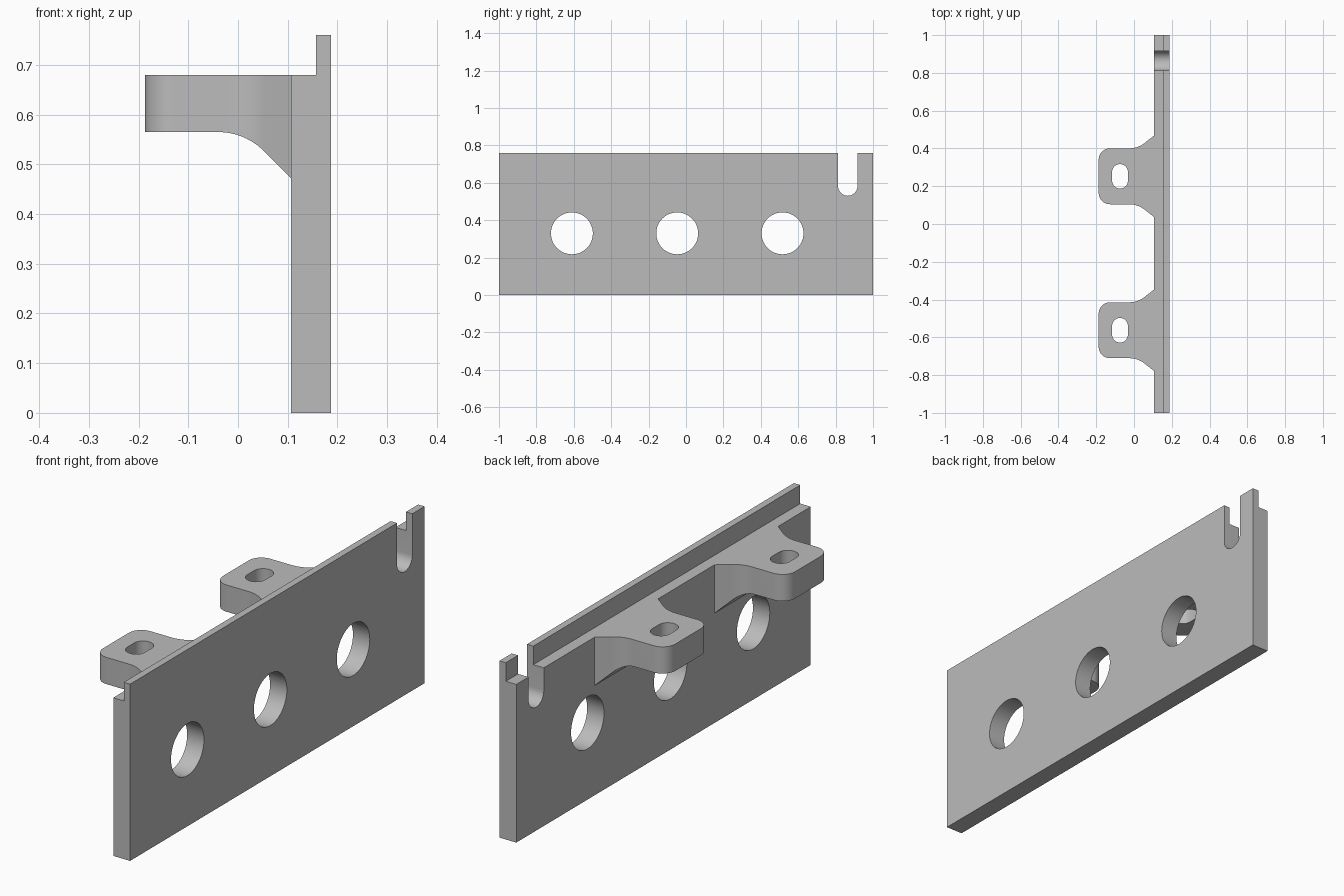
import bpy, bmesh
from math import sin, cos, tan, radians, pi
from mathutils import Vector

cube = bpy.data.objects.get("Cube")
if cube:
    bpy.data.objects.remove(cube, do_unlink=True)

grey = bpy.data.materials.new("plain grey")
grey.use_nodes = True
colour = (0.5, 0.5, 0.5, 1)
grey.diffuse_color = colour
grey.node_tree.nodes["Principled BSDF"].inputs["Base Color"].default_value = colour


def prism(name, points, axis, low, high):
    """Extrude a closed 2D outline along one axis (0, 1 or 2)."""
    def place(p):
        co = list(p)
        co.insert(axis, low)
        return co
    bm = bmesh.new()
    face = bm.faces.new([bm.verts.new(place(p)) for p in points])
    new = bmesh.ops.extrude_face_region(bm, geom=[face])["geom"]
    step = Vector()
    step[axis] = high - low
    bmesh.ops.translate(bm, vec=step, verts=[v for v in new if isinstance(v, bmesh.types.BMVert)])
    bmesh.ops.recalc_face_normals(bm, faces=bm.faces)
    mesh = bpy.data.meshes.new(name)
    bm.to_mesh(mesh)
    bm.free()
    mesh.materials.append(grey)
    obj = bpy.data.objects.new(name, mesh)
    bpy.context.collection.objects.link(obj)
    return obj


def arc(cx, cy, r, start, end, steps=12):
    angles = [radians(start + (end - start) * i / steps) for i in range(steps + 1)]
    return [(cx + r * cos(a), cy + r * sin(a)) for a in angles]


def combine(obj, tool, operation):
    """Apply a boolean and discard the helper."""
    mod = obj.modifiers.new("cut", 'BOOLEAN')
    mod.operation = operation
    mod.solver = 'EXACT'
    mod.object = tool
    bpy.context.view_layer.update()
    graph = bpy.context.evaluated_depsgraph_get()
    mesh = bpy.data.meshes.new_from_object(obj.evaluated_get(graph))
    obj.modifiers.clear()
    obj.data = mesh
    bpy.data.objects.remove(tool, do_unlink=True)


def finish(obj):
    bpy.ops.object.select_all(action='DESELECT')
    obj.select_set(True)
    bpy.context.view_layer.objects.active = obj
    bpy.ops.object.shade_smooth_by_angle(angle=radians(25))


INNER, LIP, OUTER = 0.107, 0.157, 0.187
SHELF, TOP = 0.68, 0.76

# Upright plate with a thin lip along its top outer edge
plate = prism("back_plate", [(INNER, 0), (OUTER, 0), (OUTER, TOP), (LIP, TOP),
                             (LIP, SHELF), (INNER, SHELF)], 1, -1, 1)

# Three round holes and the open notch
for y in (-0.61, -0.047, 0.516):
    combine(plate, prism("hole_cutter", arc(y, 0.33, 0.112, 0, 352.5, 47), 0, 0, 0.3), 'DIFFERENCE')
notch = arc(0.865, 0.583, 0.052, 180, 360, 20) + [(0.917, 0.9), (0.813, 0.9)]
combine(plate, prism("notch_cutter", notch, 0, 0, 0.3), 'DIFFERENCE')
finish(plate)


def flare(start, level, r, angle):
    """Arc that bends away from a flat side, then runs straight to the plate."""
    pts = arc(start, level + r, r, -90, -90 + angle)
    x, h = pts[-1]
    return pts + [(INNER, h + (INNER - x) * tan(radians(angle)))]


# Mounting lugs: flared plan, curved underside, slotted hole
HALF, CORNER = 0.148, 0.06
side = arc(-OUTER + CORNER, HALF - CORNER, CORNER, 180, 90) + flare(-0.025, HALF, 0.13, 38)
under = [(x, 2 * 0.565 - z) for x, z in flare(-0.04, 0.565, 0.13, 45)]
slot = arc(-0.074, 0.023, 0.042, 0, 180) + arc(-0.074, -0.023, 0.042, 180, 360)

for name, y in (("front_lug", -0.5625), ("rear_lug", 0.2525)):
    plan = side + [(x, -v) for x, v in reversed(side)]
    lug = prism(name, [(x, v + y) for x, v in plan], 2, 0.4, SHELF)
    below = [(-0.3, 0.565)] + under + [(0.2, under[-1][1] - 0.093), (0.2, 0.3), (-0.3, 0.3)]
    combine(lug, prism("underside_cutter", below, 1, y - 0.4, y + 0.4), 'DIFFERENCE')
    combine(lug, prism("slot_cutter", [(x, v + y) for x, v in slot], 2, 0.3, 0.8), 'DIFFERENCE')
    finish(lug)
